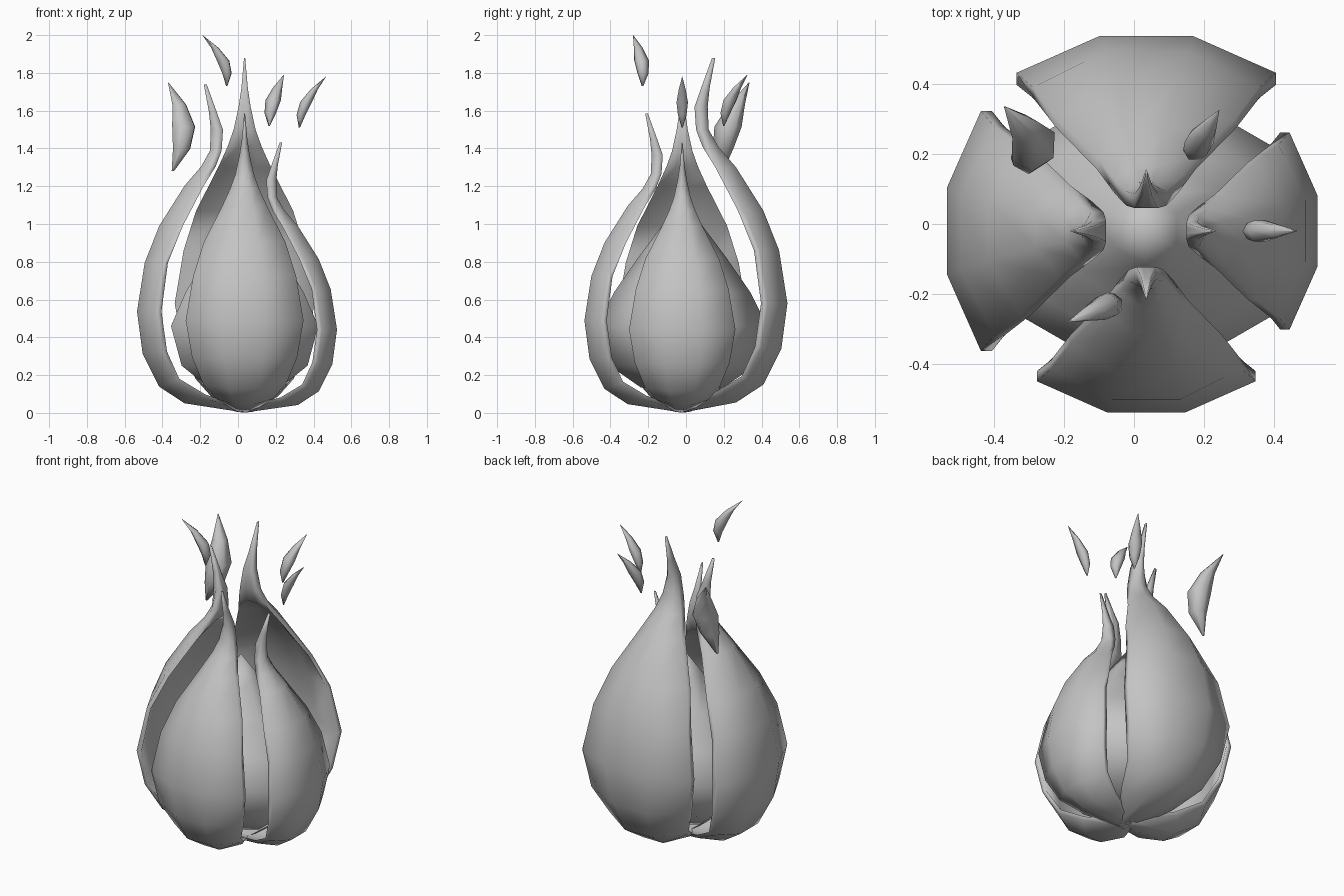
import bpy, bmesh, math
from mathutils import Vector

cube = bpy.data.objects.get("Cube")
if cube:
    bpy.data.objects.remove(cube, do_unlink=True)

grey = bpy.data.materials.new("soft_grey")
grey.use_nodes = True
grey.diffuse_color = (0.55, 0.55, 0.55, 1)
grey.node_tree.nodes["Principled BSDF"].inputs["Base Color"].default_value = (0.55, 0.55, 0.55, 1)

CENTRE = Vector((0.035, -0.02, 0))


def loft(name, rings, angle):
    """Skin a list of equal-length closed point rings and cap both ends."""
    bm = bmesh.new()
    rows = [[bm.verts.new(p) for p in ring] for ring in rings]
    n = len(rows[0])
    for low, high in zip(rows, rows[1:]):
        for i in range(n):
            j = (i + 1) % n
            bm.faces.new((low[i], low[j], high[j], high[i]))
    bm.faces.new(rows[0][::-1])
    bm.faces.new(rows[-1])
    bmesh.ops.remove_doubles(bm, verts=bm.verts, dist=0.0005)
    bmesh.ops.recalc_face_normals(bm, faces=bm.faces)
    mesh = bpy.data.meshes.new(name)
    bm.to_mesh(mesh)
    bm.free()
    mesh.materials.append(grey)
    obj = bpy.data.objects.new(name, mesh)
    bpy.context.collection.objects.link(obj)
    bpy.ops.object.select_all(action='DESELECT')
    obj.select_set(True)
    bpy.context.view_layer.objects.active = obj
    bpy.ops.object.shade_smooth_by_angle(angle=math.radians(angle))


# Petal profile: height, ridge distance, rim distance, half width, thickness, rim lift
PETAL = [
    (0.055, 0.20, 0.10, 0.18, 0.02, 0.035), (0.15, 0.345, 0.255, 0.26, 0.025, 0.03),
    (0.34, 0.44, 0.335, 0.33, 0.035, 0.01), (0.58, 0.472, 0.367, 0.37, 0.035, 0),
    (0.86, 0.428, 0.325, 0.323, 0.03, 0), (1.07, 0.345, 0.24, 0.257, 0.03, 0),
    (1.30, 0.20, 0.125, 0.14, 0.035, 0), (1.41, 0.105, 0.06, 0.09, 0.038, 0),
    (1.50, 0.055, 0.028, 0.058, 0.04, 0), (1.62, 0.05, 0.022, 0.032, 0.042, 0),
    (1.72, 0.06, 0.045, 0.017, 0.03, 0), (1.88, 0.09, 0.085, 0.003, 0.012, 0)]


def petal(name, heading, scale, neck):
    out = Vector((math.cos(heading), math.sin(heading), 0))
    side = Vector((-out.y, out.x, 0))

    def section(z, ridge, rim, half, thick, lift):
        # Outer arc, then the inner arc back again; the neck is flat inside
        inner = rim if z > 1.35 * scale else ridge
        rise = 0.014 if z < 0.2 * scale else 0
        shell = [(-1, rim, lift), (-0.36, ridge, 0), (0.36, ridge, 0), (1, rim, lift),
                 (1, rim - thick, lift + rise), (0.36, inner - thick, rise),
                 (-0.36, inner - thick, rise), (-1, rim - thick, lift + rise)]
        return [CENTRE + out * d + side * (t * half) + Vector((0, 0, z + up))
                for t, d, up in shell]

    # Narrow foot at the centre of the base, then the scaled profile
    rings = [section(0.003, 0.01, 0.01, 0.05 * scale, 0.03, 0.004)]
    for z, ridge, rim, half, thick, lift in PETAL:
        rings.append(section(z * scale, neck + ridge * scale, neck + rim * scale,
                             half * scale, thick * scale, lift * scale))
    loft(name, rings, 120)


petal("back_petal", math.pi / 2, 1.0, 0.085)
petal("right_petal", math.pi, 0.925, 0.133)
petal("front_petal", -math.pi / 2, 0.843, 0.12)
petal("left_petal", 0, 0.761, 0.13)

# Six-sided teardrop core
CORE = [(0.22, 0.135), (0.385, 0.25), (0.45, 0.46), (0.36, 0.64),
        (0.235, 0.82), (0.1, 1.0), (0, 1.13)]
core_rings = [[CENTRE + Vector((r * math.cos(a), r * math.sin(a), z))
               for a in (math.radians(30 + 60 * k) for k in range(6))]
              for r, z in CORE]
loft("core", core_rings, 75)


def spark(name, tip, foot, bulge, width):
    """Curved shard with a pointed tip and a belly leaning towards the bulge."""
    tip, foot = Vector(tip), Vector(foot)
    lean = Vector((*bulge, 0))
    u = lean.normalized()
    v = Vector((-u.y, u.x, 0))
    rings = []
    for t, size in ((0, 0.1), (0.25, 0.75), (0.5, 1), (0.75, 0.6), (1, 0.02)):
        c = foot.lerp(tip, t) + lean * (4 * t * (1 - t))
        rings.append([c + (u * math.cos(a) * 0.9 + v * math.sin(a)) * width * size
                      for a in (k * math.pi / 3 for k in range(6))])
    loft(name, rings, 75)


# Four loose sparks around the tips
spark("back_right_spark", (-0.37, 0.335, 1.75), (-0.345, 0.19, 1.28), (0.07, -0.04), 0.074)
spark("front_spark", (-0.188, -0.28, 2.0), (-0.06, -0.23, 1.73), (0.045, 0.02), 0.04)
spark("back_left_spark", (0.243, 0.325, 1.79), (0.165, 0.2, 1.52), (-0.018, -0.03), 0.042)
spark("left_spark", (0.465, -0.02, 1.78), (0.325, -0.02, 1.51), (-0.035, 0), 0.035)
